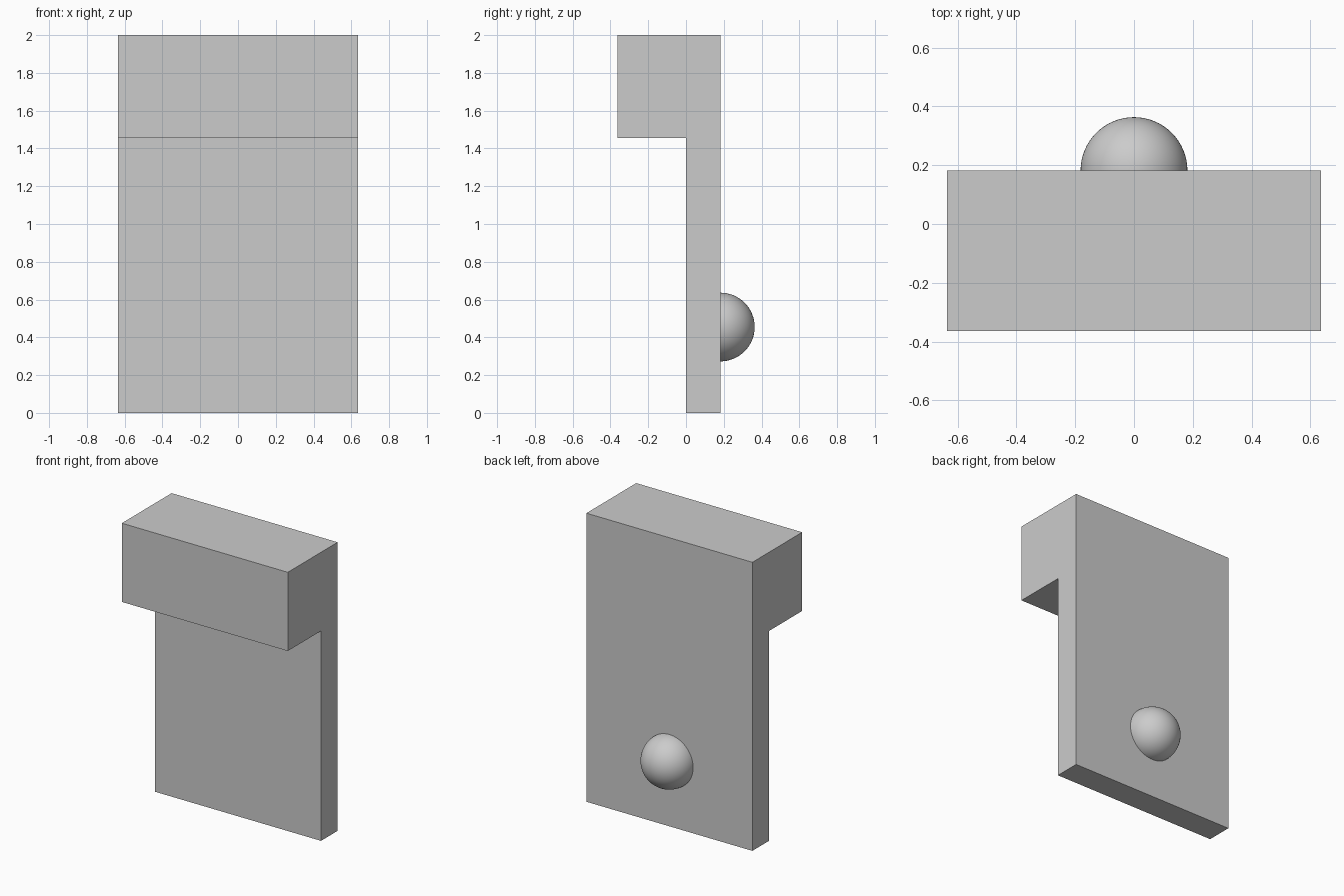
import bpy
import bmesh
from mathutils import Vector

cube = bpy.data.objects.get("Cube")
if cube:
    bpy.data.objects.remove(cube, do_unlink=True)

# Proportions: every size is a multiple of one unit
U = 2 / 11
HALF_WIDTH = 3.5 * U

grey = bpy.data.materials.new("light_grey")
grey.use_nodes = True
grey.diffuse_color = (0.6, 0.6, 0.6, 1)
grey.node_tree.nodes["Principled BSDF"].inputs["Base Color"].default_value = (0.6, 0.6, 0.6, 1)


def add_object(name, bm):
    bmesh.ops.recalc_face_normals(bm, faces=bm.faces)
    mesh = bpy.data.meshes.new(name)
    bm.to_mesh(mesh)
    bm.free()
    mesh.materials.append(grey)
    obj = bpy.data.objects.new(name, mesh)
    bpy.context.collection.objects.link(obj)
    return obj


# Upright plate with forward overhang: side profile (y, z) extruded across x
profile = [(0, 0), (1, 0), (1, 11), (-2, 11), (-2, 8), (0, 8)]
bm = bmesh.new()
side = bm.faces.new([bm.verts.new((-HALF_WIDTH, y * U, z * U)) for y, z in profile])
extruded = bmesh.ops.extrude_face_region(bm, geom=[side], use_keep_orig=True)
moved = [v for v in extruded["geom"] if isinstance(v, bmesh.types.BMVert)]
bmesh.ops.translate(bm, verts=moved, vec=(2 * HALF_WIDTH, 0, 0))
add_object("hooked_plate", bm)

# Half-round knob on the back of the plate
bm = bmesh.new()
bmesh.ops.create_uvsphere(bm, u_segments=64, v_segments=32, radius=U)
bmesh.ops.bisect_plane(bm, geom=bm.verts[:] + bm.edges[:] + bm.faces[:], dist=0.0001,
                       plane_co=Vector((0, 0, 0)), plane_no=Vector((0, 1, 0)), clear_inner=True)
for face in bm.faces:
    face.smooth = True
knob = add_object("back_knob", bm)
knob.location = (0, U, 2.5 * U)
